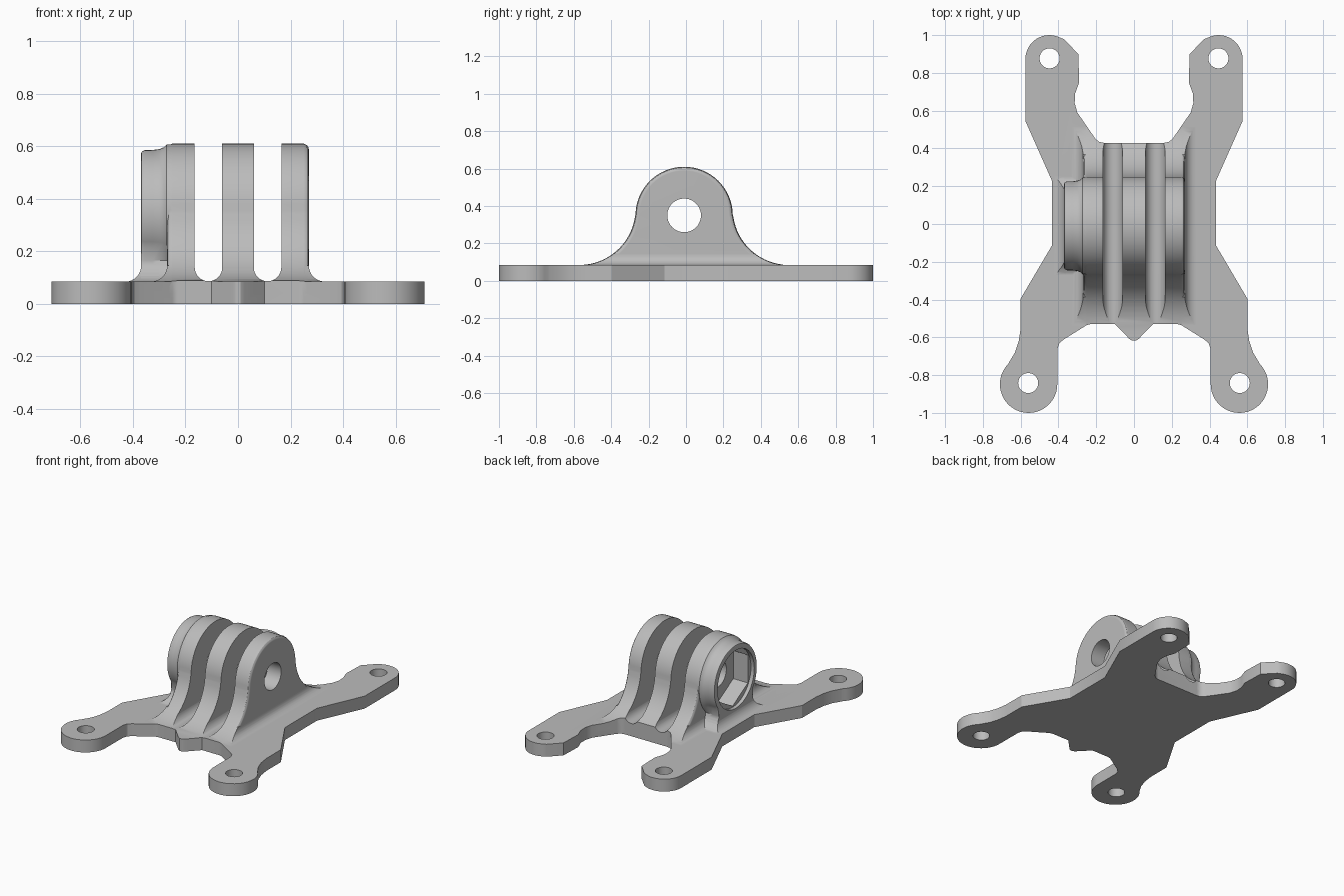
import bpy, bmesh
from math import cos, sin, radians, pi

cube = bpy.data.objects.get("Cube")
if cube:
    bpy.data.objects.remove(cube)

grey = bpy.data.materials.new("plain grey")
grey.use_nodes = True
colour = (0.5, 0.5, 0.5, 1)
grey.diffuse_color = colour
grey.node_tree.nodes["Principled BSDF"].inputs["Base Color"].default_value = colour

AXLE_Y, AXLE_Z = -0.01, 0.35
PLATE_TOP = 0.085


def arc(cx, cy, r, start, end, n=16):
    return [(cx + r * cos(radians(start + (end - start) * i / n)),
             cy + r * sin(radians(start + (end - start) * i / n))) for i in range(n + 1)]


def place(axis, a, b, t):
    return {"x": (t, a, b), "y": (a, t, b), "z": (a, b, t)}[axis]


def loft(name, axis, rings):
    """Closed solid through rings of (position, outline)."""
    bm = bmesh.new()
    loops = [[bm.verts.new(place(axis, a, b, t)) for a, b in pts] for t, pts in rings]
    n = len(loops[0])
    for low, high in zip(loops, loops[1:]):
        for i in range(n):
            j = (i + 1) % n
            bm.faces.new((low[i], low[j], high[j], high[i]))
    bm.faces.new(loops[0][::-1])
    bm.faces.new(loops[-1])
    bmesh.ops.recalc_face_normals(bm, faces=bm.faces)
    mesh = bpy.data.meshes.new(name)
    bm.to_mesh(mesh)
    bm.free()
    mesh.materials.append(grey)
    obj = bpy.data.objects.new(name, mesh)
    bpy.context.collection.objects.link(obj)
    return obj


def prism(name, axis, pts, lo, hi):
    return loft(name, axis, [(lo, pts), (hi, pts)])


def cylinder(name, axis, a, b, r, lo, hi, n=40):
    pts = [(a + r * cos(2 * pi * i / n + pi / 2), b + r * sin(2 * pi * i / n + pi / 2)) for i in range(n)]
    return prism(name, axis, pts, lo, hi)


def combine(obj, other, operation):
    mod = obj.modifiers.new("combine", "BOOLEAN")
    mod.operation = operation
    mod.solver = "EXACT"
    mod.object = other
    bpy.context.view_layer.objects.active = obj
    bpy.ops.object.modifier_apply(modifier=mod.name)
    bpy.data.objects.remove(other)


# Plate outline: one half from back to front, then mirrored
half = [(0.16, 0.43), (0.185, 0.435), (0.205, 0.452), (0.3, 0.59), (0.314, 0.64),
        (0.312, 0.69), (0.29, 0.75), (0.295, 0.9), (0.37, 0.978)]
half += arc(0.448, 0.873, 0.127, 115, 0, 14)
half += [(0.575, 0.545), (0.435, 0.23), (0.435, -0.115), (0.6, -0.395), (0.6, -0.55),
         (0.61, -0.62), (0.63, -0.68), (0.66, -0.73)]
half += arc(0.558, -0.848, 0.152, 45, -180, 28)
half += [(0.405, -0.66), (0.395, -0.63), (0.37, -0.61), (0.25, -0.535), (0.23, -0.53),
         (0.1, -0.53), (0.025, -0.608), (0.01, -0.618)]
outline = half + [(-x, y) for x, y in reversed(half)]


def fin_side(inset):
    """Round top flowing into wide feet."""
    pts = [(-0.57, 0.04)] + arc(-0.57, 0.385, 0.3 + inset, -90, -8)
    pts += arc(AXLE_Y, AXLE_Z, 0.26 - inset, 179, 1, 32)
    return pts + arc(0.55, 0.385, 0.3 + inset, 188, 270) + [(0.55, 0.04)]


# Fin block with rounded outer rims
rim = [(0.27, 0.022), (0.268, 0.013), (0.262, 0.005), (0.25, 0)]
rings = [(-x, fin_side(d)) for x, d in rim] + [(x, fin_side(d)) for x, d in reversed(rim)]
body = loft("mount_bracket", "x", rings)

# Fillet along the foot of the outer fins
foot = [(-0.33, 0.05)] + arc(-0.33, 0.145, 0.06, -90, 0, 8)
foot += arc(0.33, 0.145, 0.06, 180, 270, 8) + [(0.33, 0.05)]
fillet = prism("foot_fillet", "y", foot, -0.6, 0.6)
combine(fillet, prism("foot_limit", "x", fin_side(0.002), -0.5, 0.5), "INTERSECT")
combine(body, fillet, "UNION")
combine(body, prism("outline_limit", "z", outline, 0.02, 1), "INTERSECT")

# Round-bottomed slots between the three fins
for x in (-0.1125, 0.1125):
    slot = arc(x, PLATE_TOP + 0.0535, 0.0525, 180, 360, 16)
    slot += [(x + 0.0525, 0.8), (x - 0.0525, 0.8)]
    combine(body, prism("slot_cutter", "y", slot, -0.7, 0.7), "DIFFERENCE")

# Plate
combine(body, prism("plate", "z", outline, 0, PLATE_TOP), "UNION")


def boss_side(r):
    """Round boss standing on a flared foot."""
    pts = [(-0.29, 0.06)] + arc(-0.29, 0.183, 0.1, -90, -10, 8)
    pts += arc(AXLE_Y, AXLE_Z, r, 215, -35, 40)
    return pts + arc(0.27, 0.183, 0.1, 190, 270, 8) + [(0.27, 0.06)]


# Nut boss on the outside of one fin, blending into it
rings = [(-0.37, 0.222), (-0.367, 0.229), (-0.357, 0.235), (-0.325, 0.236),
         (-0.3, 0.239), (-0.283, 0.246), (-0.272, 0.257), (-0.2, 0.257)]
combine(body, loft("nut_boss", "x", [(x, boss_side(r)) for x, r in rings]), "UNION")
skirt = [(-0.43, 0.05)] + arc(-0.43, 0.145, 0.061, -90, 0, 8) + [(-0.3, 0.145), (-0.3, 0.05)]
skirt_fillet = prism("boss_fillet", "y", skirt, -0.4, 0.4)
combine(skirt_fillet, prism("skirt_limit", "x", boss_side(0.21), -0.6, -0.2), "INTERSECT")
combine(body, skirt_fillet, "UNION")

# Bolt hole, round recess and hexagonal nut pocket
combine(body, cylinder("bolt_hole", "x", AXLE_Y, AXLE_Z, 0.09, -0.6, 0.6), "DIFFERENCE")
combine(body, cylinder("recess", "x", AXLE_Y, AXLE_Z, 0.198, -0.6, -0.345), "DIFFERENCE")
combine(body, cylinder("nut_pocket", "x", AXLE_Y, AXLE_Z, 0.19, -0.6, -0.235, 6), "DIFFERENCE")

# Screw holes in the four legs
for x, y in ((0.447, 0.877), (0.56, -0.842)):
    for mirror in (-1, 1):
        combine(body, cylinder("screw_hole", "z", mirror * x, y, 0.053, -0.1, 0.2), "DIFFERENCE")

bpy.ops.object.select_all(action="DESELECT")
body.select_set(True)
bpy.context.view_layer.objects.active = body
bpy.ops.object.shade_smooth_by_angle(angle=radians(30))
weighted = body.modifiers.new("even shading", "WEIGHTED_NORMAL")
weighted.keep_sharp = True
